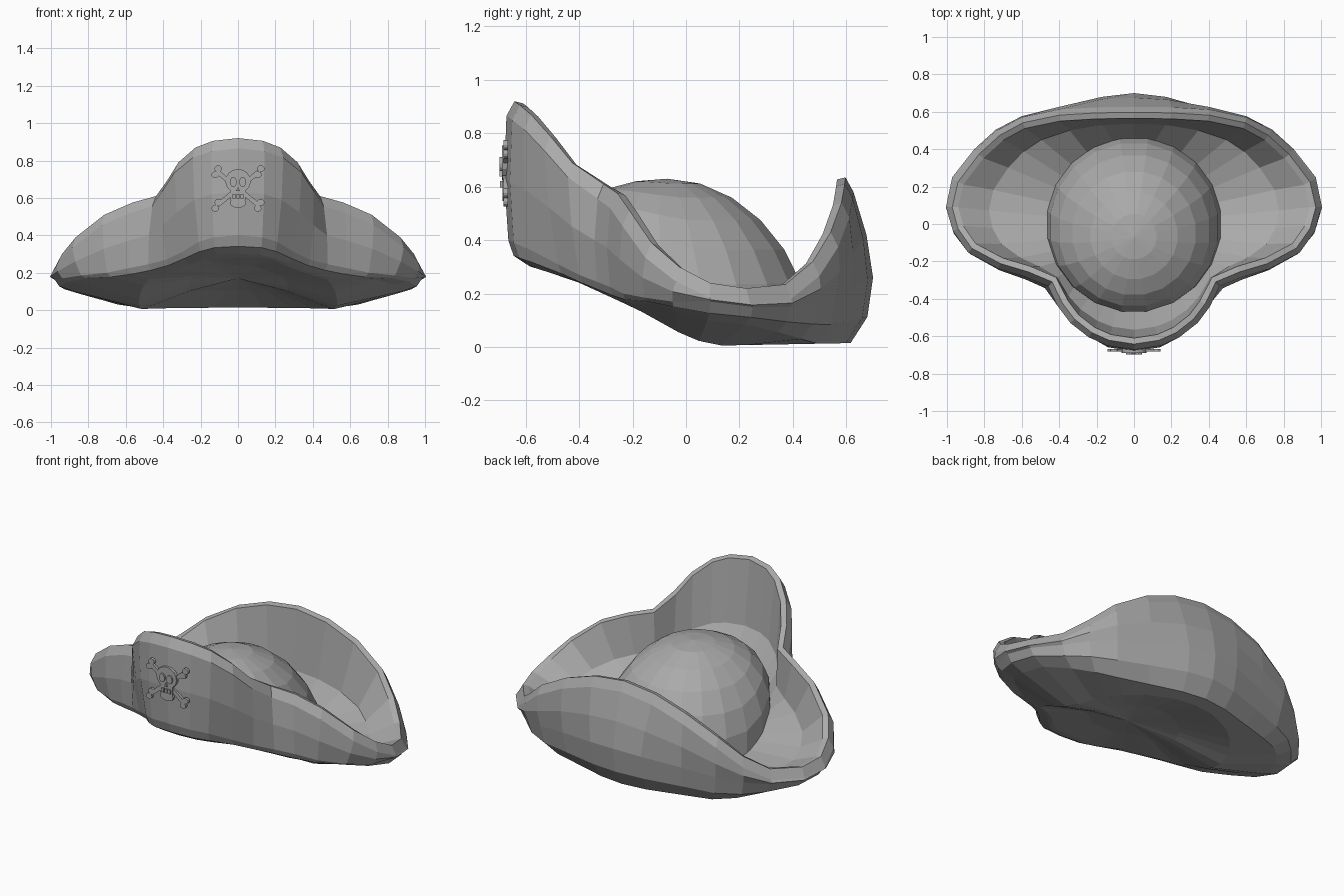
import bpy, bmesh, math
from mathutils import Vector, Matrix

if "Cube" in bpy.data.objects:
    bpy.data.objects.remove(bpy.data.objects["Cube"])

felt = bpy.data.materials.new("felt grey")
felt.use_nodes = True
GREY = (0.4, 0.4, 0.4, 1)
felt.diffuse_color = GREY
felt.node_tree.nodes["Principled BSDF"].inputs["Base Color"].default_value = GREY


def finish(name, bm):
    bmesh.ops.recalc_face_normals(bm, faces=bm.faces)
    mesh = bpy.data.meshes.new(name)
    bm.to_mesh(mesh)
    bm.free()
    mesh.materials.append(felt)
    obj = bpy.data.objects.new(name, mesh)
    bpy.context.collection.objects.link(obj)
    return obj


def loft(name, rings, pole=None, flip=False):
    """Skin closed rings, optionally closed by a fan to a pole."""
    bm = bmesh.new()
    loops = [[bm.verts.new(p) for p in ring] for ring in rings]
    n = len(loops[0])
    for a, b in zip(loops, loops[1:]):
        for i in range(n):
            j = (i + 1) % n
            bm.faces.new((a[i], a[j], b[j], b[i]))
    if pole:
        tip = bm.verts.new(pole)
        for i in range(n):
            bm.faces.new((loops[-1][i], loops[-1][(i + 1) % n], tip))
    obj = finish(name, bm)
    if flip:
        obj.data.flip_normals()
    return obj


def mirrored(half):
    pts = [Vector(p) for p in half]
    return pts + [Vector((-p.x, p.y, p.z)) for p in pts[-2:0:-1]]


def blend(ring_a, ring_b, txy, tz):
    return [Vector((a.x + (b.x - a.x) * txy, a.y + (b.y - a.y) * txy,
                    a.z + (b.z - a.z) * tz)) for a, b in zip(ring_a, ring_b)]


def shifted(ring, out, up):
    """Offset a ring along its own outward direction in plan."""
    res = []
    for i, p in enumerate(ring):
        t = ring[(i + 1) % len(ring)] - ring[i - 1]
        res.append(p + Vector((t.y, -t.x, 0)).normalized() * out + Vector((0, 0, up)))
    return res


def base_z(x, y):
    """Height of the underside: tilted up at the front and at the side tips."""
    steps = [(-.61, .31), (-.42, .25), (-.18, .14), (0, .04), (.1, .005), (.62, .015)]
    z = steps[0][1] if y < 0 else steps[-1][1]
    for (ya, za), (yb, zb) in zip(steps, steps[1:]):
        if ya <= y <= yb:
            z = za + (zb - za) * (y - ya) / (yb - ya)
    return z + .3 * max(0, abs(x) - .58)


def on_base(x, y, lift=0):
    return Vector((x, y, base_z(x, y) + lift))


def circle(angles, r, lift):
    return [on_base(r * math.cos(a), r * math.sin(a), lift) for a in angles]


def dome(base, top, steps):
    """Rings of a dome whose axis leans towards the top point."""
    rings = []
    for k in range(steps):
        a = math.pi / 2 * k / steps
        s, c = math.sin(a), math.cos(a)
        rings.append([Vector((p.x * c + top.x * s, p.y * c + top.y * s,
                              p.z + (top.z - p.z) * s)) for p in base])
    return rings


# Brim crest and widest line, front to back along one half
crest = mirrored([
    (0, -.63, .92), (.13, -.61, .905), (.22, -.57, .87), (.31, -.5, .79), (.37, -.42, .69),
    (.43, -.3, .61), (.56, -.245, .575), (.71, -.2, .51), (.86, -.12, .39), (.93, -.02, .3),
    (.96, .09, .24), (.93, .22, .22), (.82, .365, .235), (.71, .465, .32), (.59, .53, .43),
    (.4, .57, .54), (.2, .582, .61), (0, .585, .635)])
belly = mirrored([
    (0, -.665, .4), (.13, -.645, .39), (.21, -.585, .365), (.3, -.48, .31), (.385, -.4, .27),
    (.48, -.335, .245), (.58, -.285, .225), (.7, -.235, .2), (.84, -.155, .185), (.94, -.05, .17),
    (.985, .09, .17), (.955, .25, .15), (.84, .39, .15), (.73, .49, .17), (.59, .56, .19),
    (.4, .615, .22), (.17, .68, .25), (0, .7, .26)])

# Brim: opening, underside, outer wall, rolled lip, inner wall, floor
angles = [math.atan2(p.y, p.x) for p in belly]
under = [on_base(p.x * .88, p.y * .88) for p in belly]
opening = []
for p in under:
    reach = min(.95, .53 / p.xy.length)
    opening.append(on_base(p.x * reach, p.y * reach))
lip_out = shifted(crest, .042, -.055)
floor = circle(angles, .45, .1)
loft("brim", [opening, under, blend(under, belly, .75, .4), belly,
              shifted(blend(belly, lip_out, .5, .5), .012, 0), lip_out,
              shifted(crest, .012, 0), shifted(crest, -.02, -.008),
              blend(crest, floor, .36, .7), floor])

# Crown, and the shallow hollow under it
crown_angles = [math.tau * (i + .5) / 20 for i in range(20)]
top = Vector((0, -.07, .63))
loft("crown", dome(circle(crown_angles, .47, .09), top, 6), top)
hollow = Vector((0, -.05, .17))
loft("lining", [opening, [p.lerp(hollow, .5) + Vector((0, 0, .015)) for p in opening]],
     hollow, flip=True)


# Badge of flat pieces on the front wall
def plate(bm, x, z, rx, rz, depth, sides=12, turn=0):
    m = (Matrix.Translation((x, -.667 - depth / 2, z)) @ Matrix.Rotation(turn, 4, "Y")
         @ Matrix.Diagonal((rx, 1, rz, 1)) @ Matrix.Rotation(math.pi / 2, 4, "X"))
    if sides == 4:
        m = m @ Matrix.Rotation(math.pi / 4, 4, "Z") @ Matrix.Diagonal((2 ** .5, 2 ** .5, 1, 1))
    bmesh.ops.create_cone(bm, cap_ends=True, segments=sides, radius1=1, radius2=1,
                          depth=depth, matrix=m)


bones = bmesh.new()
for s in (-1, 1):
    plate(bones, 0, .65, .14, .012, .016, 4, s * .68)
    for end in (-1, 1):
        for dx, dz in ((.008, .016), (-.008, -.016)):
            plate(bones, end * (.114 + dx * s), .65 - s * end * (.09 - dz), .02, .018, .016)
finish("badge_bones", bones)

skull = bmesh.new()
plate(skull, 0, .69, .068, .064, .022, 16)
plate(skull, 0, .62, .04, .03, .02, 4)
plate(skull, 0, .575, .044, .028, .02)
finish("badge_skull", skull)

face = bmesh.new()
for s in (-1, 1):
    plate(face, s * .025, .685, .019, .026, .031)
plate(face, 0, .645, .011, .014, .031, 3)
for x in (-.022, 0, .022):
    plate(face, x, .61, .008, .012, .029, 4)
finish("badge_face", face)
